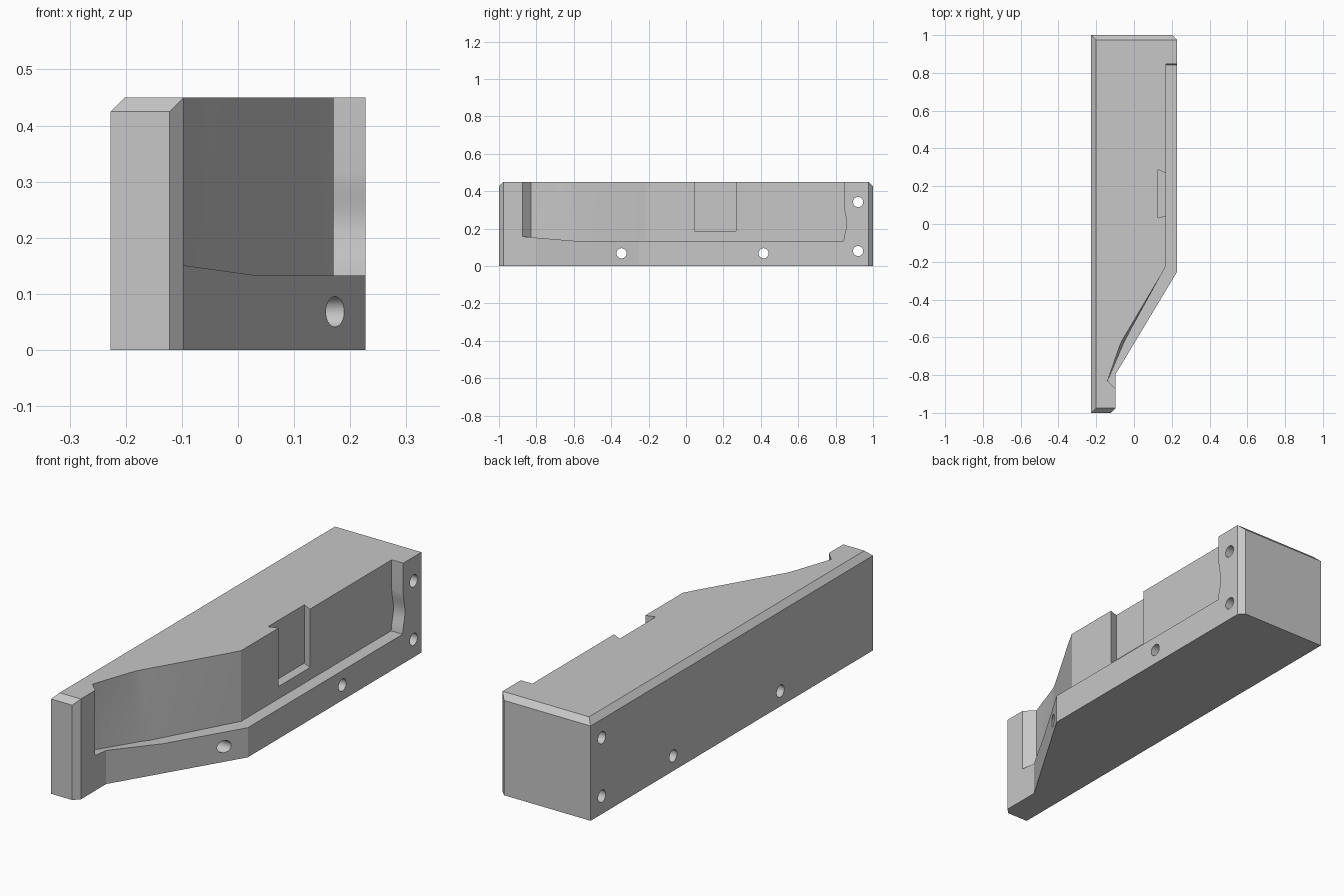
import bpy, bmesh, math
from mathutils import Vector

if "Cube" in bpy.data.objects:
    bpy.data.objects.remove(bpy.data.objects["Cube"])

HEIGHT, CHAMFER, FLOOR = 0.45, 0.025, 0.133

grey = bpy.data.materials.new("plain grey")
grey.use_nodes = True
grey.diffuse_color = (0.57, 0.57, 0.57, 1)
grey.node_tree.nodes["Principled BSDF"].inputs["Base Color"].default_value = (0.57, 0.57, 0.57, 1)


def loft(*sections):
    """Closed solid through (outline, z) sections with equal point counts."""
    bm = bmesh.new()
    rings = [[bm.verts.new((x, y, z)) for x, y in outline] for outline, z in sections]
    bm.faces.new(rings[0])
    bm.faces.new(rings[-1])
    for a, b in zip(rings, rings[1:]):
        for i in range(len(a)):
            j = (i + 1) % len(a)
            bm.faces.new((a[i], a[j], b[j], b[i]))
    bmesh.ops.recalc_face_normals(bm, faces=bm.faces)
    return bm


def slice_part(bm, inside, point, normal):
    """Split only the geometry whose vertices all satisfy the test."""
    geom = [v for v in bm.verts if inside(v.co)]
    geom += [g for g in bm.edges[:] + bm.faces[:] if all(inside(v.co) for v in g.verts)]
    bmesh.ops.bisect_plane(bm, geom=geom, dist=1e-5, plane_co=point, plane_no=normal)


def finish(bm, name):
    bmesh.ops.recalc_face_normals(bm, faces=bm.faces)
    mesh = bpy.data.meshes.new(name)
    bm.to_mesh(mesh)
    bm.free()
    mesh.materials.append(grey)
    obj = bpy.data.objects.new(name, mesh)
    bpy.context.collection.objects.link(obj)
    return obj


# Body: tapered footprint, chamfered along the back edge and both ends
x0, x1, nose, end = -0.227, 0.227, -0.097, 1 - CHAMFER
foot = [(x0, -1), (nose - CHAMFER, -1), (nose, -end), (nose, -0.795),
        (x1, -0.255), (x1, end), (x1 - CHAMFER, 1), (x0, 1)]
cap = [(x0 + CHAMFER, -end), (nose, -end), (nose, -end), (nose, -0.795),
       (x1, -0.255), (x1, end), (x1, end), (x0 + CHAMFER, end)]
bm = loft((foot, 0), (foot, HEIGHT - CHAMFER), (cap, HEIGHT))
bmesh.ops.remove_doubles(bm, verts=bm.verts[:], dist=1e-4)
bmesh.ops.dissolve_limit(bm, angle_limit=0.01, verts=bm.verts[:], edges=bm.edges[:])
body = finish(bm, "block_body")

# Side pocket: leaning wall near the nose, open at the top and outer side
top = [(0.3, 0.846), (0.17, 0.846), (0.17, -0.22), (-0.067, -0.62),
       (-0.14, -0.83), (-0.09, -0.88), (0.3, -0.88)]
bottom = list(top)
bottom[3] = (-0.05, -0.62)
bm = loft((bottom, FLOOR), (top, HEIGHT + 0.05))

# Rounded swell in the pocket's rear wall
for i in range(12):
    slice_part(bm, lambda p: p.y > 0.84, (0, 0, 0.15 + i * 0.015), (0, 0, 1))
for v in bm.verts:
    if v.co.y > 0.84 and v.co.z < 0.32:
        t = (0.32 - v.co.z) / (0.32 - FLOOR)
        v.co.y += 0.013 * math.sin(math.pi * t) ** 2 - 0.004 * t ** 3

# Pocket floor rises toward the nose
slice_part(bm, lambda p: p.z < FLOOR + 0.001, (0, -0.58, 0), (0, 1, 0))
for v in bm.verts:
    if v.co.z < FLOOR + 0.001 and v.co.y < -0.58:
        v.co.z += 0.083 * (-0.58 - v.co.y)
bm.normal_update()
walls = [f for f in bm.faces if abs(f.normal.z) < 0.9 and min(v.co.y for v in f.verts) < -0.5
         and max(v.co.x for v in f.verts) < 0.25]
bmesh.ops.triangulate(bm, faces=walls)
cutters = [finish(bm, "pocket_cutter")]

# Dovetail notch in the pocket wall
notch = [(0.127, 0.032), (0.127, 0.288), (0.17, 0.267), (0.2, 0.252), (0.2, 0.063), (0.17, 0.045)]
cutters.append(finish(loft((notch, 0.188), (notch, HEIGHT + 0.1)), "notch_cutter"))

# Through holes
ring = [(0.027 * math.cos(math.tau * i / 64), 0.027 * math.sin(math.tau * i / 64))
        for i in range(64)]
for y, z in [(-0.94, 0.342), (-0.94, 0.08), (0.92, 0.342), (0.92, 0.08),
             (-0.345, 0.068), (0.415, 0.068)]:
    bm = loft((ring, -0.4), (ring, 0.4))
    for v in bm.verts:
        v.co = Vector((v.co.z, v.co.x + y, v.co.y + z))
    cutters.append(finish(bm, "hole_cutter"))

# Cut everything from the body
bpy.context.view_layer.objects.active = body
for cutter in cutters:
    mod = body.modifiers.new("cut", "BOOLEAN")
    mod.operation, mod.solver, mod.object = "DIFFERENCE", "EXACT", cutter
    bpy.ops.object.modifier_apply(modifier=mod.name)
    bpy.data.objects.remove(cutter)

bpy.ops.object.select_all(action="DESELECT")
body.select_set(True)
bpy.ops.object.shade_smooth_by_angle(angle=math.radians(9))
